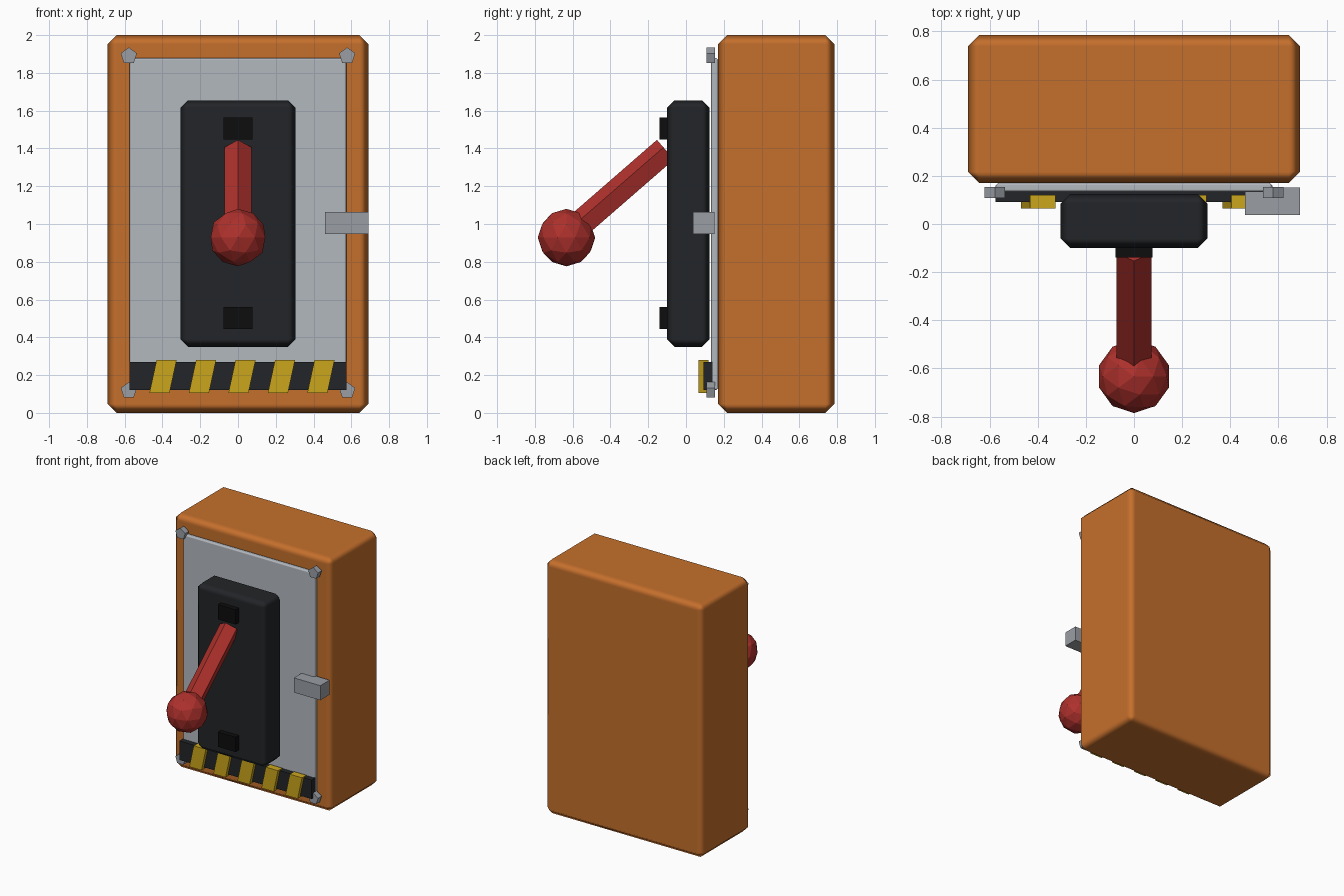
import bpy, bmesh
from math import sin, cos, tau
from mathutils import Vector, Matrix

if "Cube" in bpy.data.objects:
    bpy.data.objects.remove(bpy.data.objects["Cube"])


def material(name, rgb):
    m = bpy.data.materials.new(name)
    m.diffuse_color = (*rgb, 1)
    m.use_nodes = True
    m.node_tree.nodes["Principled BSDF"].inputs["Base Color"].default_value = m.diffuse_color
    return m


ORANGE = material("orange", (0.56, 0.16, 0.025))
BLACK = material("black", (0.016, 0.018, 0.021))
DARK = material("dark", (0.004, 0.004, 0.004))
STEEL = material("steel", (0.32, 0.34, 0.37))
PLATE = material("plate", (0.45, 0.48, 0.52))
RED = material("red", (0.42, 0.03, 0.025))
YELLOW = material("yellow", (0.60, 0.38, 0.012))


def finish(name, bm, mat):
    bmesh.ops.recalc_face_normals(bm, faces=bm.faces)
    me = bpy.data.meshes.new(name)
    bm.to_mesh(me)
    bm.free()
    me.materials.append(mat)
    ob = bpy.data.objects.new(name, me)
    bpy.context.collection.objects.link(ob)
    return ob


def box(name, x, y, z, mat, bevel=0):
    """Box from (min, max) ranges, with an optional soft chamfer."""
    bm = bmesh.new()
    bmesh.ops.create_cube(bm, size=1)
    for v in bm.verts:
        v.co = [(a + b) / 2 + c * (b - a) for (a, b), c in zip((x, y, z), v.co)]
    ob = finish(name, bm, mat)
    if bevel:
        ob.data.shade_smooth()
        mod = ob.modifiers.new("chamfer", "BEVEL")
        mod.width, mod.segments, mod.harden_normals = bevel, 1, True
    return ob


def prism(name, points, offset, mat):
    """Closed outline extruded along an offset."""
    bm = bmesh.new()
    face = bm.faces.new([bm.verts.new(p) for p in points])
    new = bmesh.ops.extrude_face_region(bm, geom=[face], use_keep_orig=True)["geom"]
    bmesh.ops.translate(bm, vec=offset, verts=[g for g in new if isinstance(g, bmesh.types.BMVert)])
    return finish(name, bm, mat)


def pentagon(centre, up, r):
    """Five points with one corner towards 'up', flat along x."""
    return [Vector(centre) + r * (sin(i * tau / 5) * Vector((1, 0, 0)) + cos(i * tau / 5) * up)
            for i in range(5)]


# Housing, face plate and switch block
box("housing", (-0.69, 0.69), (0.17, 0.785), (0, 2), ORANGE, 0.047)
box("face_plate", (-0.575, 0.575), (0.132, 0.172), (0.12, 1.88), PLATE, 0.012)
box("switch_block", (-0.305, 0.305), (-0.10, 0.125), (0.35, 1.655), BLACK, 0.04)

# Lever stops
for name, z in (("upper_stop", 1.505), ("lower_stop", 0.503)):
    box(name, (-0.077, 0.077), (-0.14, -0.09), (z - 0.058, z + 0.058), DARK)

# Five-sided lever and its ball knob
top, knob = Vector((0, -0.104, 1.388)), Vector((0, -0.633, 0.928))
d = knob - top
up = Vector((0, d.z, -d.y)).normalized()
prism("lever", pentagon(top, up, 0.076), d, RED)
bm = bmesh.new()
bmesh.ops.create_icosphere(bm, subdivisions=2, radius=0.152, matrix=Matrix.Translation(knob))
finish("lever_knob", bm, RED)

# Side latch
box("latch", (0.46, 0.69), (0.037, 0.152), (0.948, 1.063), STEEL)

# Corner bolts
for x in (-0.578, 0.578):
    for z in (0.118, 1.89):
        prism("bolt", pentagon((x, 0.108, z), Vector((0, 0, 1)), 0.045), (0, 0.045, 0), STEEL)

# Hazard strip with slanted stripes
box("hazard_strip", (-0.575, 0.575), (0.092, 0.14), (0.12, 0.27), BLACK)
for i in range(5):
    x = -0.397 + i * 0.209
    outline = [(x - 0.072, 0.065, 0.105), (x + 0.034, 0.065, 0.105),
               (x + 0.072, 0.065, 0.28), (x - 0.034, 0.065, 0.28)]
    prism("hazard_stripe", outline, (0, 0.055, 0), YELLOW)
